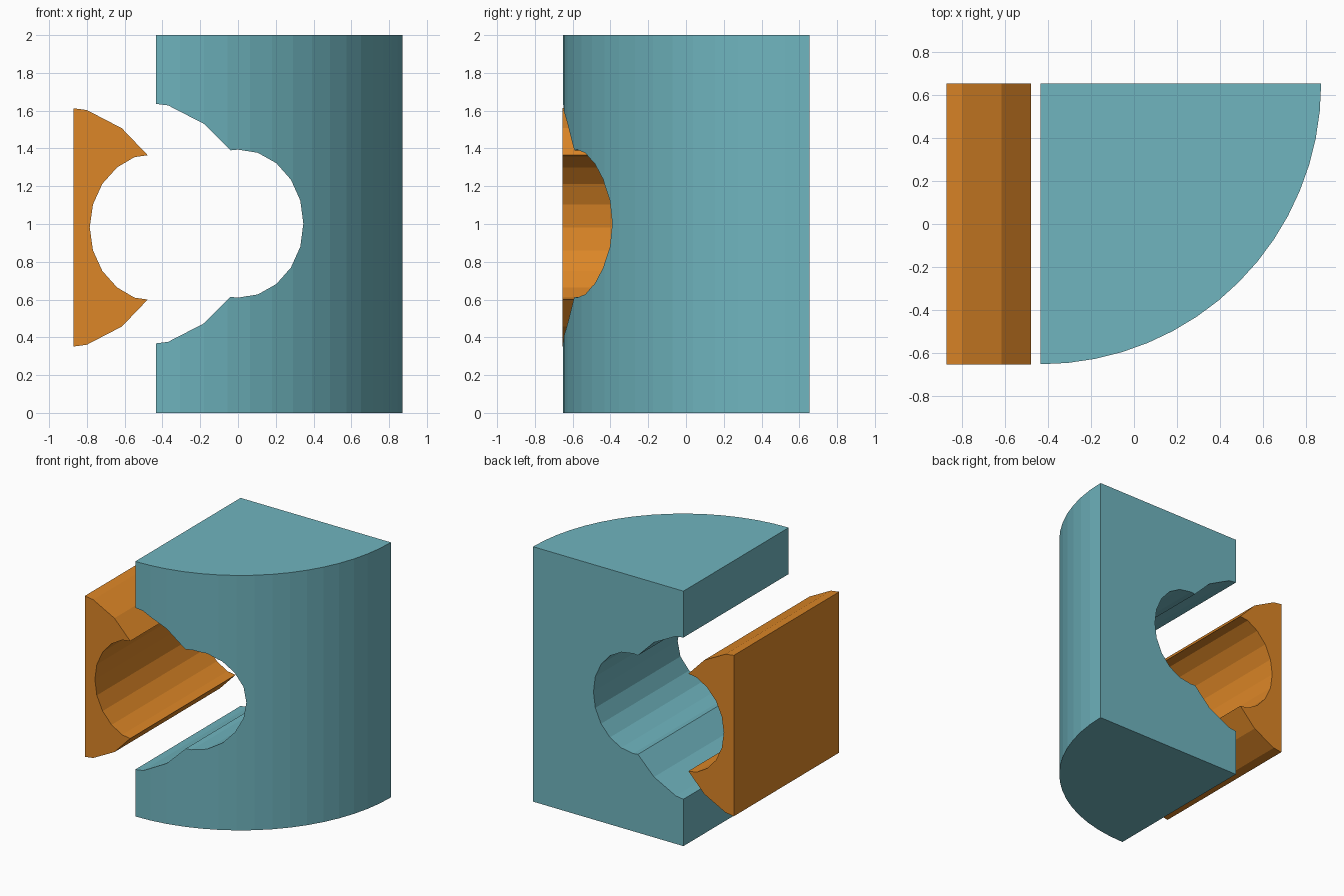
import bpy, bmesh
from math import cos, sin, pi

if "Cube" in bpy.data.objects:
    bpy.data.objects.remove(bpy.data.objects["Cube"])


def prism(name, points, axis, lo, hi, color=None):
    """Extrude a flat outline along axis 'y' (points are x, z) or 'z' (points are x, y)."""
    bm = bmesh.new()
    place = (lambda p: (p[0], lo, p[1])) if axis == 'y' else (lambda p: (p[0], p[1], lo))
    face = bm.faces.new([bm.verts.new(place(p)) for p in points])
    ext = bmesh.ops.extrude_face_region(bm, geom=[face])
    verts = [v for v in ext['geom'] if isinstance(v, bmesh.types.BMVert)]
    d = hi - lo
    bmesh.ops.translate(bm, verts=verts, vec=(0, d, 0) if axis == 'y' else (0, 0, d))
    bmesh.ops.recalc_face_normals(bm, faces=bm.faces)
    mesh = bpy.data.meshes.new(name)
    bm.to_mesh(mesh)
    bm.free()
    ob = bpy.data.objects.new(name, mesh)
    bpy.context.collection.objects.link(ob)
    if color:
        mat = bpy.data.materials.new(name + "_color")
        mat.diffuse_color = color
        mat.use_nodes = True
        mat.node_tree.nodes["Principled BSDF"].inputs["Base Color"].default_value = mat.diffuse_color
        mesh.materials.append(mat)
    return ob


def mirrored(half, mid):
    """Complete an outline given as (x, height above mid), listed top to middle."""
    low = [(x, mid - h) for x, h in reversed(half) if h > 0]
    return [(x, mid + h) for x, h in half] + low


# Quarter-round block
R, cx, cy = 1.305, -0.435, 0.653
arc = [(cx + R * sin(a), cy - R * cos(a)) for a in (i * pi / 32 for i in range(17))]
block = prism("quarter_block", [(cx, cy)] + arc, 'z', 0, 2, (0.16, 0.46, 0.52, 1))

# Keyhole-shaped channel running front to back through the block
channel = mirrored([(-0.60, 0.634), (-0.435, 0.634), (-0.37, 0.626), (-0.18, 0.528),
                    (-0.04, 0.388), (0.0, 0.392), (0.105, 0.375), (0.203, 0.32),
                    (0.28, 0.233), (0.33, 0.122), (0.346, 0)], 1.002)
cutter = prism("channel_cutter", channel, 'y', -1, 1)
cutter.hide_render = True
cutter.hide_set(True)
mod = block.modifiers.new("channel", 'BOOLEAN')
mod.operation = 'DIFFERENCE'
mod.solver = 'EXACT'
mod.object = cutter

# Separate crescent-shaped insert
crescent = mirrored([(-0.872, 0.631), (-0.80, 0.621), (-0.615, 0.525), (-0.478, 0.382),
                     (-0.548, 0.372), (-0.64, 0.318), (-0.718, 0.231),
                     (-0.768, 0.121), (-0.785, 0)], 0.982)
prism("crescent_insert", crescent, 'y', -0.653, 0.653, (0.72, 0.24, 0.02, 1))
